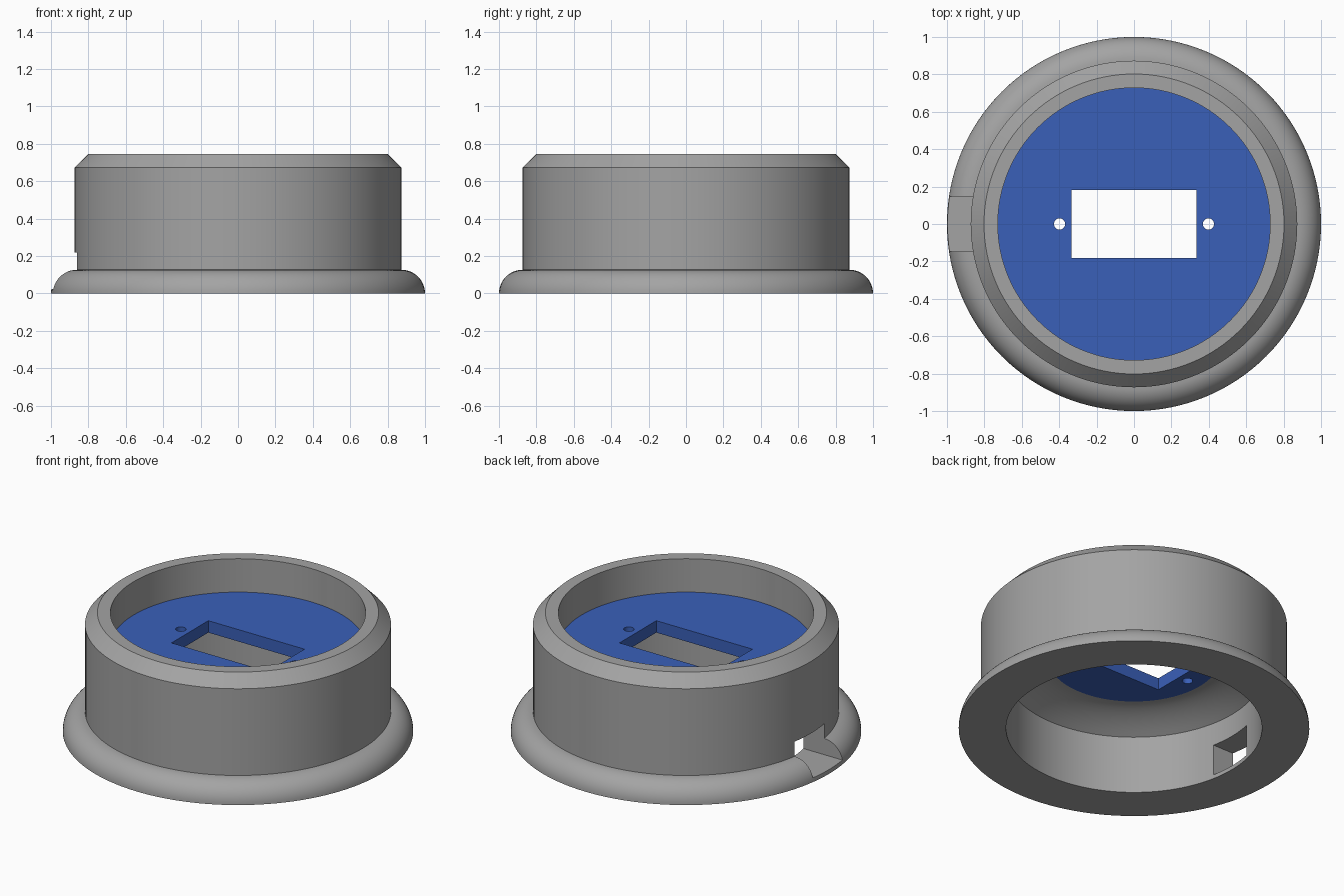
import bpy, bmesh, math

if "Cube" in bpy.data.objects:
    bpy.data.objects.remove(bpy.data.objects["Cube"])

SEGMENTS = 128


def material(name, rgb):
    m = bpy.data.materials.new(name)
    m.diffuse_color = (*rgb, 1)
    m.use_nodes = True
    m.node_tree.nodes["Principled BSDF"].inputs["Base Color"].default_value = m.diffuse_color
    return m


grey = material("grey plastic", (0.37, 0.37, 0.37))
blue = material("blue plastic", (0.042, 0.117, 0.485))


def lathe(name, profile, mat):
    """Revolve a closed (radius, height) profile around z."""
    bm = bmesh.new()
    rings = []
    for i in range(SEGMENTS):
        a = 2 * math.pi * i / SEGMENTS
        rings.append([bm.verts.new((r * math.cos(a), r * math.sin(a), z)) for r, z in profile])
    n = len(profile)
    for i in range(SEGMENTS):
        p, q = rings[i], rings[(i + 1) % SEGMENTS]
        for j in range(n):
            k = (j + 1) % n
            bm.faces.new((p[j], q[j], q[k], p[k]))
    bmesh.ops.recalc_face_normals(bm, faces=bm.faces)
    mesh = bpy.data.meshes.new(name)
    bm.to_mesh(mesh)
    bm.free()
    obj = bpy.data.objects.new(name, mesh)
    bpy.context.collection.objects.link(obj)
    mesh.materials.append(mat)
    return obj


def box(lo, hi):
    bpy.ops.mesh.primitive_cube_add(size=1, location=[(a + b) / 2 for a, b in zip(lo, hi)])
    obj = bpy.context.object
    obj.scale = [b - a for a, b in zip(lo, hi)]
    return obj


def cylinder(radius, z0, z1, x=0, sides=32):
    bpy.ops.mesh.primitive_cylinder_add(vertices=sides, radius=radius, depth=z1 - z0,
                                        location=(x, 0, (z0 + z1) / 2))
    return bpy.context.object


def cut(obj, cutters):
    """Subtract the cutters, remove them, then smooth the curved faces."""
    bpy.context.view_layer.update()
    bpy.ops.object.select_all(action='DESELECT')
    obj.select_set(True)
    bpy.context.view_layer.objects.active = obj
    for c in cutters:
        c.hide_render = True
        mod = obj.modifiers.new("cut", 'BOOLEAN')
        mod.operation = 'DIFFERENCE'
        mod.solver = 'EXACT'
        mod.object = c
        bpy.ops.object.modifier_apply(modifier=mod.name)
    for c in cutters:
        bpy.data.objects.remove(c, do_unlink=True)
    bpy.ops.object.shade_smooth_by_angle(angle=math.radians(30))


# Housing: rounded foot flange, wall, chamfered rim, pocket and domed ledge
flange = [(0.873 + 0.127 * math.cos(t), 0.127 * math.sin(t))
          for t in (math.pi / 2 * i / 12 for i in range(13))]
ledge = [(0.49 + 0.24 * s, 0.46 - 0.097 * s ** 1.6)
         for s in (i / 8 for i in range(9))]
profile = flange + [(0.873, 0.673), (0.802, 0.745), (0.728, 0.745), (0.728, 0.46)] + ledge + [(0.73, 0)]
housing = lathe("housing", profile, grey)

# Cable notch through the left side of the foot
cut(housing, [box((-1.2, -0.147, 0.025), (-0.6, 0.147, 0.22))])

# Mounting plate with a rectangular window and two screw holes
plate = cylinder(0.728, 0.46, 0.535, sides=SEGMENTS)
plate.name = "mounting_plate"
plate.data.materials.append(blue)
cut(plate, [box((-0.335, -0.183, 0.3), (0.335, 0.183, 0.7))]
    + [cylinder(0.03, 0.3, 0.7, x) for x in (-0.398, 0.398)])
